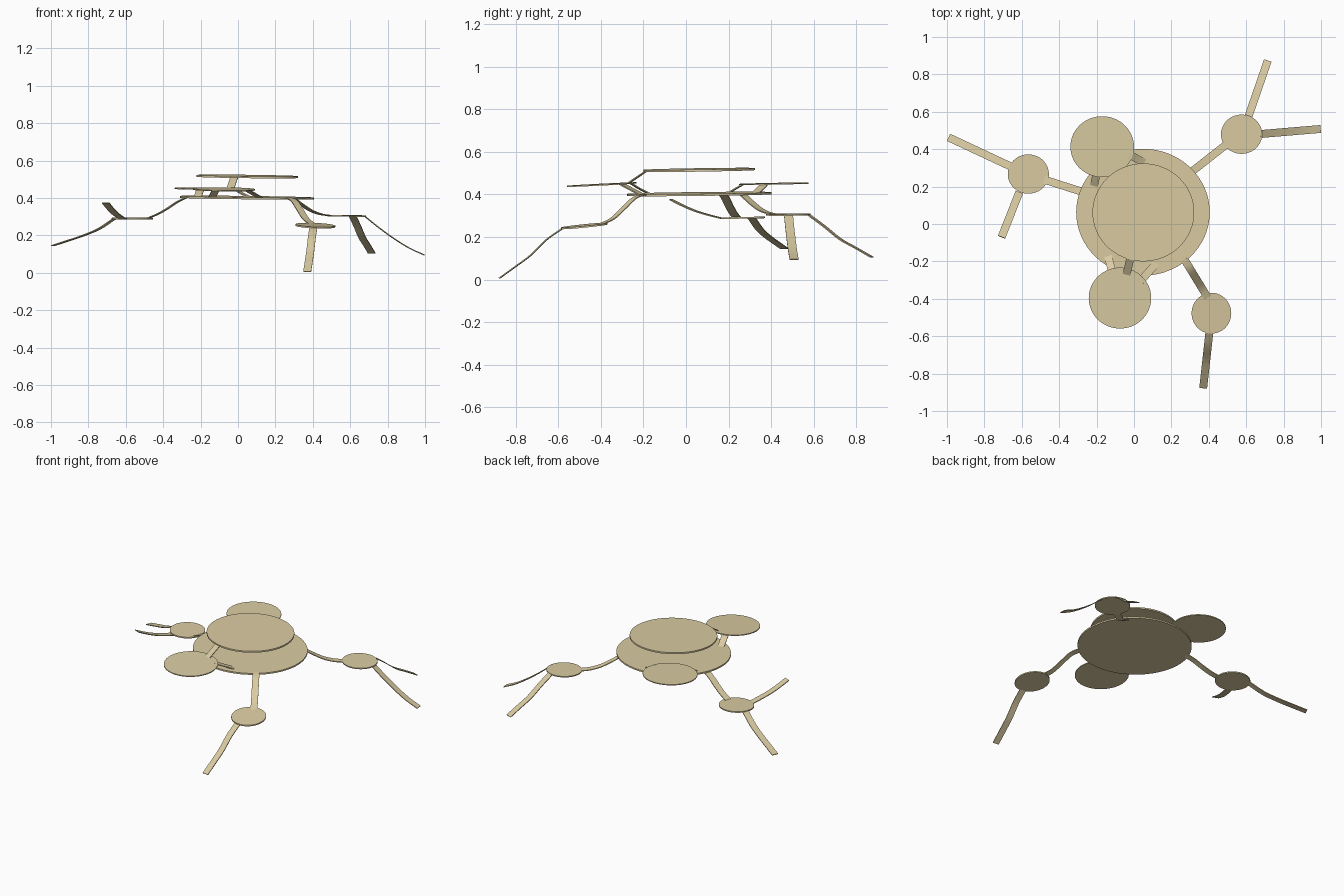
import bpy
import bmesh
import math
from mathutils import Vector, Matrix

if "Cube" in bpy.data.objects:
    bpy.data.objects.remove(bpy.data.objects["Cube"], do_unlink=True)

sand = bpy.data.materials.new("sand")
sand.use_nodes = True
sand.diffuse_color = (0.70, 0.60, 0.36, 1)
sand.node_tree.nodes["Principled BSDF"].inputs["Base Color"].default_value = sand.diffuse_color


def finish(name, bm):
    bmesh.ops.recalc_face_normals(bm, faces=bm.faces)
    mesh = bpy.data.meshes.new(name)
    bm.to_mesh(mesh)
    bm.free()
    mesh.materials.append(sand)
    obj = bpy.data.objects.new(name, mesh)
    bpy.context.collection.objects.link(obj)
    bpy.ops.object.select_all(action='DESELECT')
    obj.select_set(True)
    bpy.context.view_layer.objects.active = obj
    bpy.ops.object.shade_smooth_by_angle(angle=math.radians(35))


def disc(name, center, rx, ry, thick, slope_x=0.0, slope_y=0.0):
    """Thin elliptical plate, sheared slightly so that it leans."""
    bm = bmesh.new()
    bmesh.ops.create_cone(bm, cap_ends=True, segments=64, radius1=1, radius2=1, depth=thick)
    for v in bm.verts:
        v.co.x *= rx
        v.co.y *= ry
        v.co.z += slope_x * v.co.x + slope_y * v.co.y
        v.co += Vector(center)
    finish(name, bm)


def smooth_heights(zs, steps=4):
    """Catmull-Rom curve through evenly spaced heights."""
    p = [2 * zs[0] - zs[1]] + list(zs) + [2 * zs[-1] - zs[-2]]
    out = []
    for i in range(1, len(p) - 2):
        a, b, c, d = p[i - 1:i + 3]
        for k in range(steps):
            t = k / steps
            out.append(0.5 * (2 * b + (c - a) * t + (2 * a - 5 * b + 4 * c - d) * t ** 2
                              + (3 * b - a - 3 * c + d) * t ** 3))
    return out + [zs[-1]]


def strap(name, start, end, zs, width=0.042, thick=0.005):
    """Flat ribbon, straight in plan, that follows a height profile."""
    a, b = Vector((*start, 0)), Vector((*end, 0))
    along = (b - a).normalized()
    side = Vector((-along.y, along.x, 0)) * width / 2
    heights = smooth_heights(zs)
    bm = bmesh.new()
    rings = []
    last = len(heights) - 1
    for i, z in enumerate(heights):
        mid = a.lerp(b, i / last) + Vector((0, 0, z))
        lo, hi = max(i - 1, 0), min(i + 1, last)
        rise = heights[hi] - heights[lo]
        run = (b - a).length * (hi - lo) / last
        normal = (Vector((0, 0, run)) - along * rise).normalized() * thick / 2
        rings.append([bm.verts.new(mid + s * side + n * normal)
                      for s, n in ((-1, -1), (1, -1), (1, 1), (-1, 1))])
    for r, q in zip(rings, rings[1:]):
        for j in range(4):
            k = (j + 1) % 4
            bm.faces.new((r[j], r[k], q[k], q[j]))
    bm.faces.new(rings[0])
    bm.faces.new(rings[-1])
    finish(name, bm)


# Stacked central plates
disc("main_plate", (0.048, 0.063, 0.402), 0.357, 0.339, 0.010, -0.012, 0.012)
disc("upper_plate", (0.05, 0.062, 0.515), 0.272, 0.262, 0.010, -0.012, 0.016)

# Raised side plates
disc("back_plate", (-0.17, 0.413, 0.450), 0.170, 0.163, 0.006, -0.008, 0.02)
disc("front_plate", (-0.075, -0.396, 0.446), 0.167, 0.163, 0.006, -0.01, 0.05)

# Knee plates on the legs
disc("right_knee_plate", (-0.565, 0.267, 0.290), 0.110, 0.105, 0.008, 0.0, 0.02)
disc("left_back_knee_plate", (0.575, 0.48, 0.305), 0.110, 0.105, 0.007, -0.015, 0.01)
disc("left_front_knee_plate", (0.414, -0.477, 0.252), 0.106, 0.109, 0.008, -0.04, 0.1)

# Upper legs
strap("right_upper_leg", (-0.27, 0.17), (-0.48, 0.237), (0.405, 0.38, 0.345, 0.315, 0.293))
strap("left_back_upper_leg", (0.29, 0.265), (0.50, 0.43), (0.402, 0.363, 0.33, 0.312, 0.306))
strap("left_front_upper_leg", (0.27, -0.19), (0.395, -0.395), (0.40, 0.383, 0.335, 0.287, 0.262))

# Lower legs
strap("right_outer_lower_leg", (-0.66, 0.308), (-0.991, 0.463), (0.29, 0.235, 0.2, 0.172, 0.145))
strap("right_front_lower_leg", (-0.613, 0.17), (-0.708, -0.07), (0.287, 0.302, 0.32, 0.345, 0.375))
strap("left_outer_lower_leg", (0.675, 0.481), (0.997, 0.508), (0.305, 0.24, 0.182, 0.132, 0.095))
strap("left_back_lower_leg", (0.612, 0.575), (0.715, 0.873), (0.305, 0.25, 0.19, 0.148, 0.105))
strap("left_front_lower_leg", (0.403, -0.58), (0.37, -0.877), (0.24, 0.188, 0.115, 0.06, 0.006))

# Short struts between the plates
strap("front_plate_right_strut", (-0.14, -0.17), (-0.115, -0.26), (0.403, 0.425, 0.453))
strap("front_plate_left_strut", (0.12, -0.21), (0.035, -0.305), (0.40, 0.425, 0.450))
strap("front_plate_upper_strut", (-0.02, -0.185), (-0.04, -0.27), (0.511, 0.482, 0.453))
strap("back_plate_right_strut", (-0.215, 0.20), (-0.20, 0.27), (0.407, 0.428, 0.448))
strap("back_plate_left_strut", (0.06, 0.325), (-0.02, 0.368), (0.405, 0.425, 0.449))
